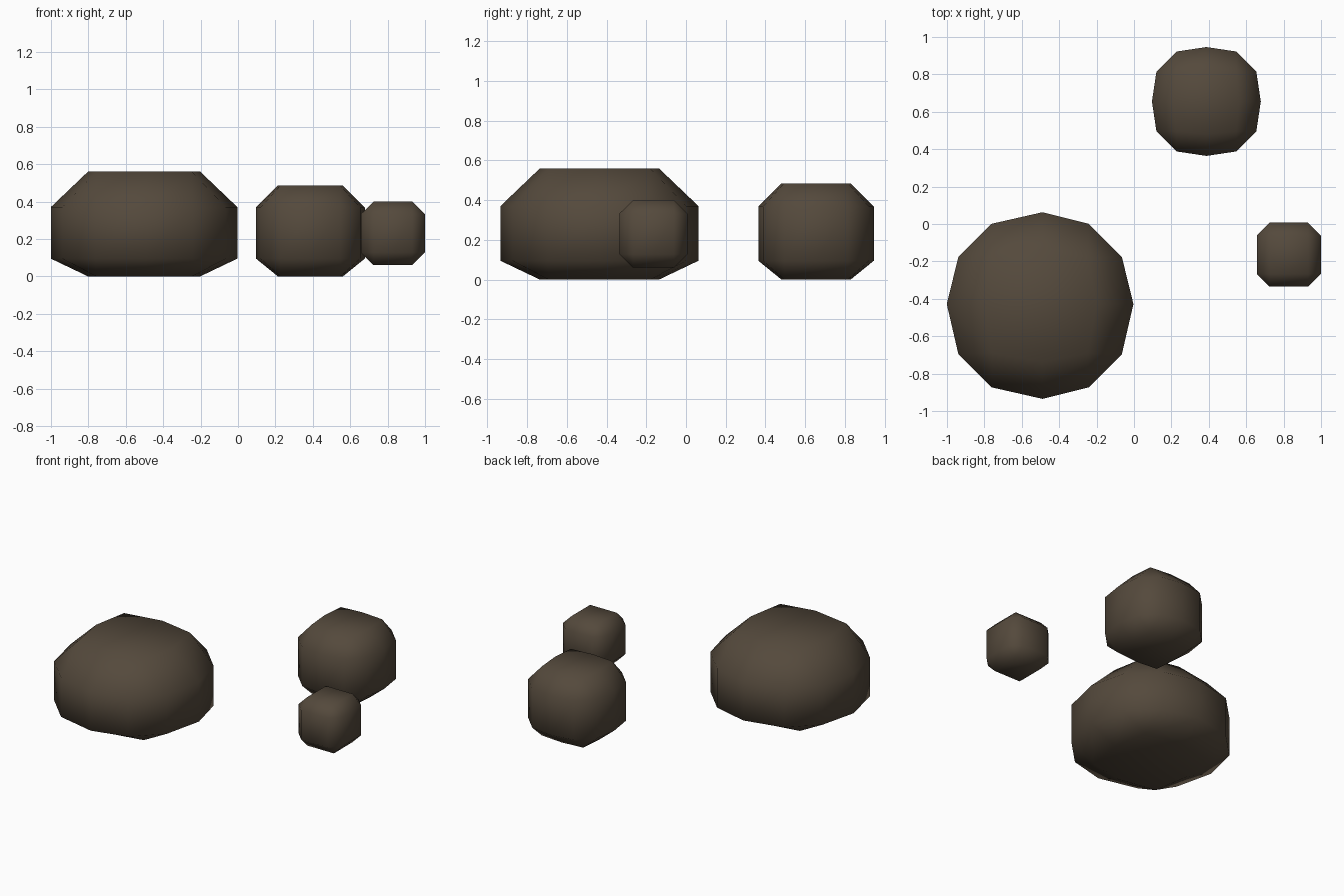
import bpy, bmesh

if "Cube" in bpy.data.objects:
    bpy.data.objects.remove(bpy.data.objects["Cube"])

stone = bpy.data.materials.new("dark_brown_stone")
stone.diffuse_color = (0.089, 0.067, 0.045, 1)
stone.use_nodes = True
stone.node_tree.nodes["Principled BSDF"].inputs["Base Color"].default_value = stone.diffuse_color


def ring(bm, center, z, mid, a, b, shift=(0, 0)):
    """12 points: on each side a middle point, then the two corner points."""
    pts = []
    for k in range(4):
        for n, (x, y) in enumerate(((mid, 0), (a, b), (b, a))):
            for _ in range(k):          # quarter turns
                x, y = -y, x
            if n == 0:                  # middle cut is slightly off centre
                x += shift[0] if k % 2 else 0
                y += 0 if k % 2 else shift[1]
            pts.append(bm.verts.new((center[0] + x, center[1] + y, z)))
    return pts


def rock(name, center, heights, wide, cap, shift=(0, 0)):
    """Chamfered block with bulging sides: flat caps, two equal wide rings."""
    bm = bmesh.new()
    sizes = (cap, wide, wide, cap)
    rings = [ring(bm, center, z, *s, shift) for z, s in zip(heights, sizes)]
    for lo, hi in zip(rings, rings[1:]):
        for i in range(12):
            j = (i + 1) % 12
            bm.faces.new((lo[i], lo[j], hi[j], hi[i]))
    bm.faces.new(rings[-1])
    bm.faces.new(rings[0][::-1])
    # cap corner pairs coincide: merging leaves the corner triangles
    bmesh.ops.remove_doubles(bm, verts=bm.verts, dist=0.0005)
    bmesh.ops.recalc_face_normals(bm, faces=bm.faces)
    for f in bm.faces:
        f.smooth = True
    me = bpy.data.meshes.new(name)
    bm.to_mesh(me)
    bm.free()
    me.materials.append(stone)
    ob = bpy.data.objects.new(name, me)
    bpy.context.collection.objects.link(ob)
    return ob


# wide / cap sizes: middle radius, corner long side, corner short side
rock("large_rock", (-0.502, -0.436), (0, 0.095, 0.37, 0.56),
     (0.499, 0.437, 0.26), (0.30, 0.255, 0.255), (0.013, 0.008))
rock("medium_rock", (0.387, 0.655), (0, 0.095, 0.368, 0.485),
     (0.291, 0.267, 0.16), (0.174, 0.16, 0.16))
rock("small_rock", (0.828, -0.164), (0.06, 0.128, 0.333, 0.40),
     (0.171, 0.171, 0.103), (0.103, 0.103, 0.103))
